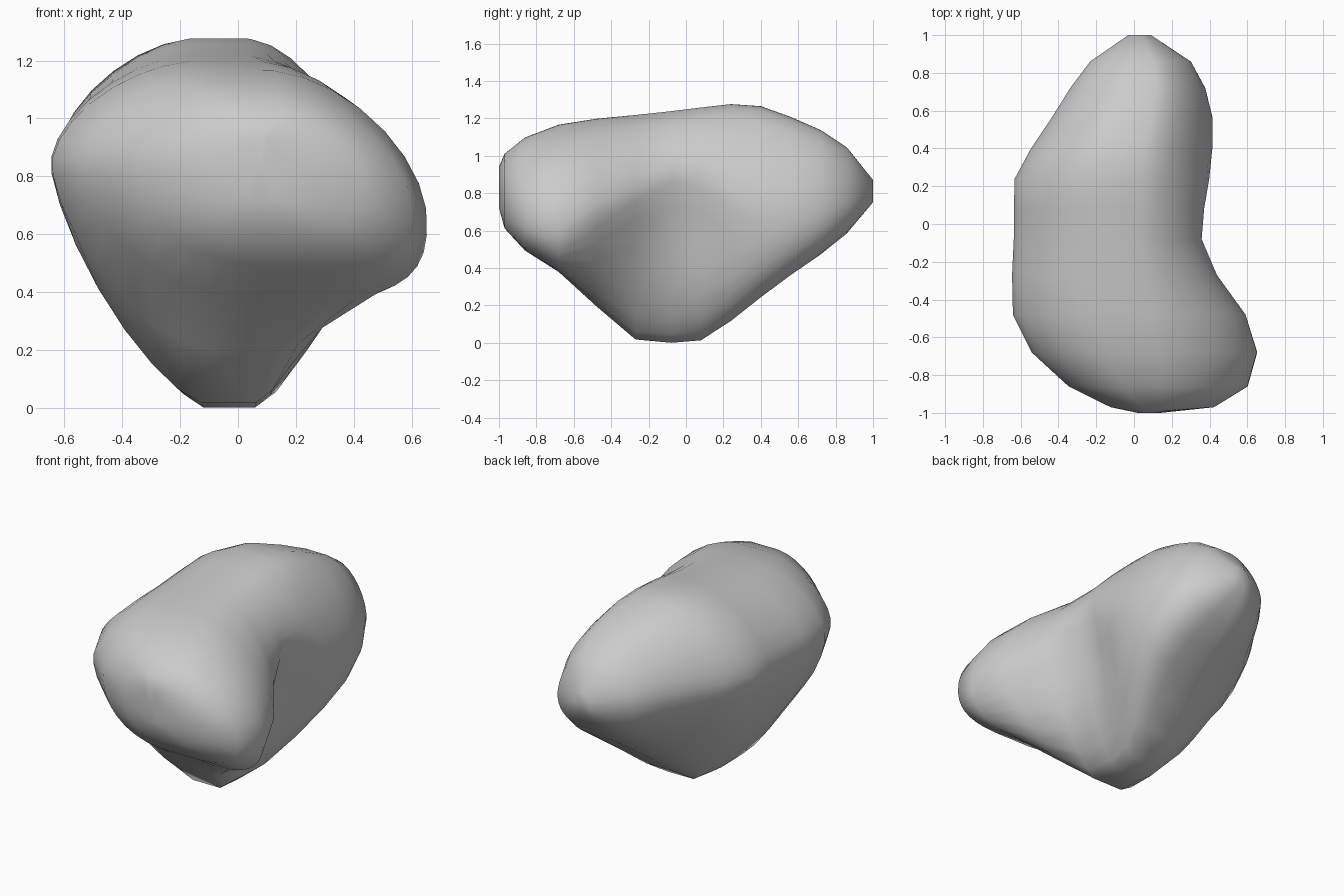
import bpy
import bmesh
from math import cos, sin, tau, exp
from mathutils import Vector

cube = bpy.data.objects.get("Cube")
if cube:
    bpy.data.objects.remove(cube, do_unlink=True)

RING_POINTS = 32
UPPER_POWER = 1.7
FLAT_SHARE = 0.08
DENT_CENTRE = Vector((0.3, 0.04, 0.6))
DENT_RADIUS = 0.22
DENT_DEPTH = 0.05

# Cross-sections from front to back, in hundredths of a unit:
# y, left x z, right x z, bottom x z, top x z, lower right roundness (tenths)
SECTIONS = [
    (-100, 2, 84, 14, 82, 8, 72, 8, 94, 20),
    (-97, -12, 84, 43, 78, 15, 61, 10, 101, 24),
    (-86, -35, 84, 61, 69, 18, 49, 4, 110, 30),
    (-68, -55, 84, 66, 65, 14, 38, 0, 117, 32),
    (-48, -65, 84, 60, 70, 2, 19, -4, 120, 14),
    (-27, -65, 84, 44, 78, -3, 0, -6, 122, 13),
    (-8, -64, 84, 36, 90, -3, -1, -6, 124, 15),
    (8, -64, 84, 38, 88, -2, 0, -6, 126, 16),
    (24, -64, 84, 41, 76, 1, 11, -6, 128, 19),
    (40, -55, 83, 42, 70, 6, 24, -4, 127, 22),
    (56, -44, 83, 42, 69, 10, 36, 0, 121, 24),
    (72, -34, 83, 38, 70, 10, 47, 5, 114, 24),
    (86, -24, 82, 31, 74, 8, 58, 5, 105, 22),
    (100, -3, 81, 9, 80, 3, 75, 3, 87, 20),
]


def section_ring(section):
    """Join the extremes of a section by rounded quadrants with flats between."""
    y, lx, lz, rx, rz, bx, bz, tx, tz, roundness = (v / 100 for v in section)
    flat = FLAT_SHARE * (rx - lx)
    ring = []
    for i in range(RING_POINTS):
        angle = tau * (i + 0.5) / RING_POINTS
        c, s = cos(angle), sin(angle)
        side_x, side_z = (rx, rz) if c > 0 else (lx, lz)
        end_x, end_z = (tx, tz) if s > 0 else (bx, bz)
        end_x += flat if c > 0 else -flat
        if s > 0:
            power = UPPER_POWER
        else:
            power = roundness * 10 if c > 0 else 1.3 + 1.1 * y * y
        u, v = abs(c) ** (2 / power), abs(s) ** (2 / power)
        ring.append(Vector((end_x + (side_x - end_x) * u, y,
                            side_z + (end_z - side_z) * v)))
    return ring


# Rock body: skin the rings and close both ends
bm = bmesh.new()
rings = [[bm.verts.new(p) for p in section_ring(s)] for s in SECTIONS]
for front, back in zip(rings, rings[1:]):
    for i in range(RING_POINTS):
        j = (i + 1) % RING_POINTS
        bm.faces.new((front[i], front[j], back[j], back[i]))
caps = [bm.faces.new(rings[0]), bm.faces.new(rings[-1])]
bmesh.ops.poke(bm, faces=caps)

# Hollow between the two lobes and the foot
for v in bm.verts:
    distance = (v.co - DENT_CENTRE).length / DENT_RADIUS
    v.co.x -= DENT_DEPTH * exp(-distance * distance)

# Soften the creases between neighbouring quadrants
inner = [v for ring in rings[1:-1] for v in ring]
bmesh.ops.smooth_vert(bm, verts=inner, factor=0.2,
                      use_axis_x=True, use_axis_z=True)
bmesh.ops.recalc_face_normals(bm, faces=bm.faces)

# Stand on the ground
low = min(v.co.z for v in bm.verts)
for v in bm.verts:
    v.co.z -= low

mesh = bpy.data.meshes.new("rock_body")
bm.to_mesh(mesh)
bm.free()
mesh.shade_smooth()
rock = bpy.data.objects.new("rock_body", mesh)
bpy.context.collection.objects.link(rock)

# Plain stone colour
stone = bpy.data.materials.new("stone_grey")
stone.use_nodes = True
colour = (0.6, 0.6, 0.6, 1)
stone.diffuse_color = colour
stone.node_tree.nodes["Principled BSDF"].inputs["Base Color"].default_value = colour
mesh.materials.append(stone)
